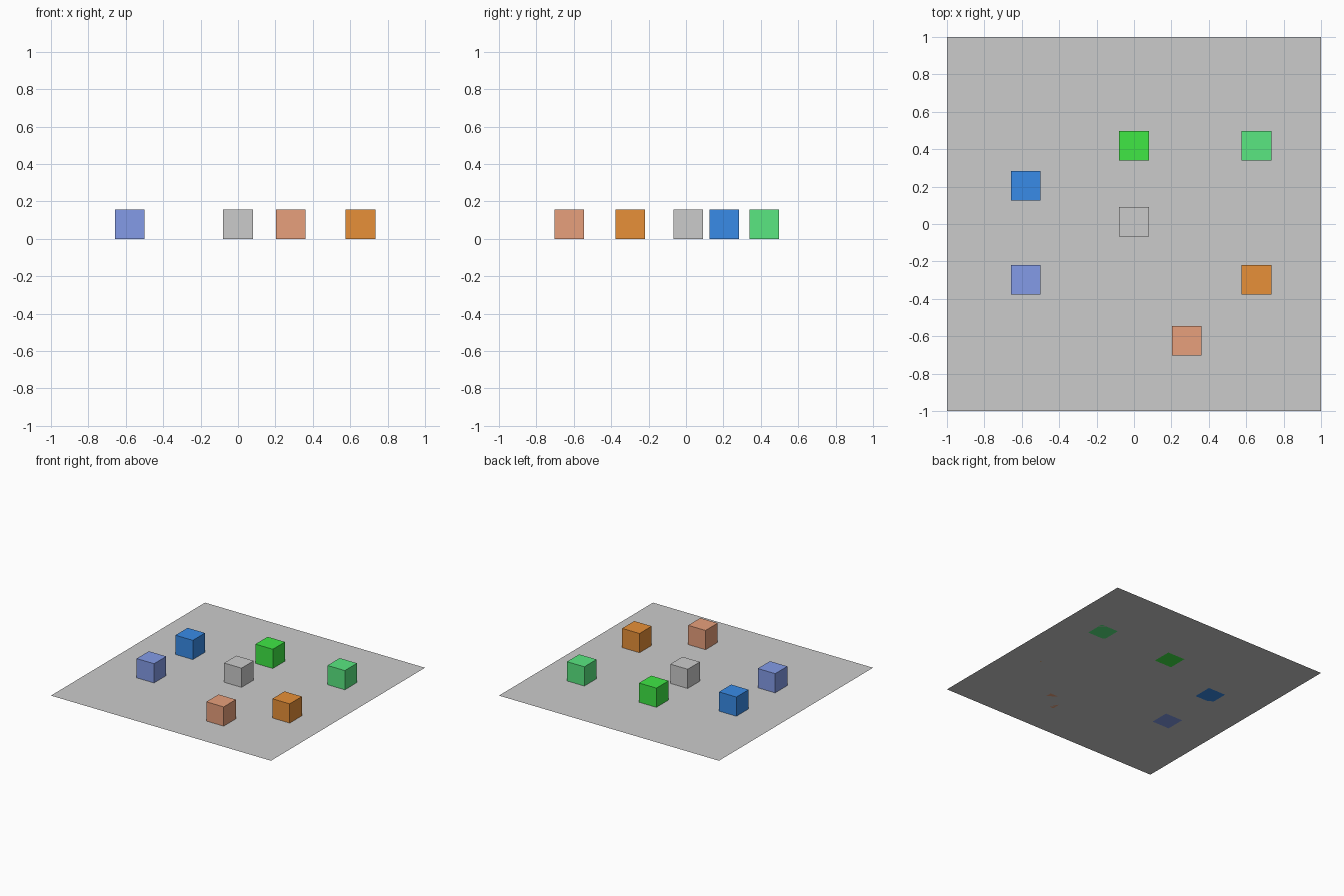
import bpy

if "Cube" in bpy.data.objects:
    bpy.data.objects.remove(bpy.data.objects["Cube"])

SIZE = 0.158


def material(name, rgb):
    mat = bpy.data.materials.new(name)
    mat.diffuse_color = (*rgb, 1.0)
    mat.use_nodes = True
    mat.node_tree.nodes["Principled BSDF"].inputs["Base Color"].default_value = mat.diffuse_color
    return mat


def block(name, x, y, mat=None):
    # cube resting on the ground sheet
    bpy.ops.mesh.primitive_cube_add(size=SIZE, location=(x, y, SIZE / 2))
    obj = bpy.context.object
    obj.name = name
    if mat:
        obj.data.materials.append(mat)


# Flat ground sheet
bpy.ops.mesh.primitive_plane_add(size=2, location=(0, 0, 0))
bpy.context.object.name = "ground_sheet"

# Plain block near the middle
block("centre_block", 0, 0.012)

# Coloured blocks around it
for name, x, y, rgb in [
    ("green_block", 0, 0.418, (0.05, 0.80, 0.06)),
    ("light_green_block", 0.655, 0.418, (0.10, 0.80, 0.22)),
    ("blue_block", -0.578, 0.205, (0.04, 0.26, 0.80)),
    ("light_blue_block", -0.578, -0.298, (0.23, 0.33, 0.80)),
    ("orange_block", 0.655, -0.298, (0.80, 0.28, 0.04)),
    ("light_orange_block", 0.283, -0.624, (0.80, 0.35, 0.20)),
]:
    block(name, x, y, material(name + "_paint", rgb))
